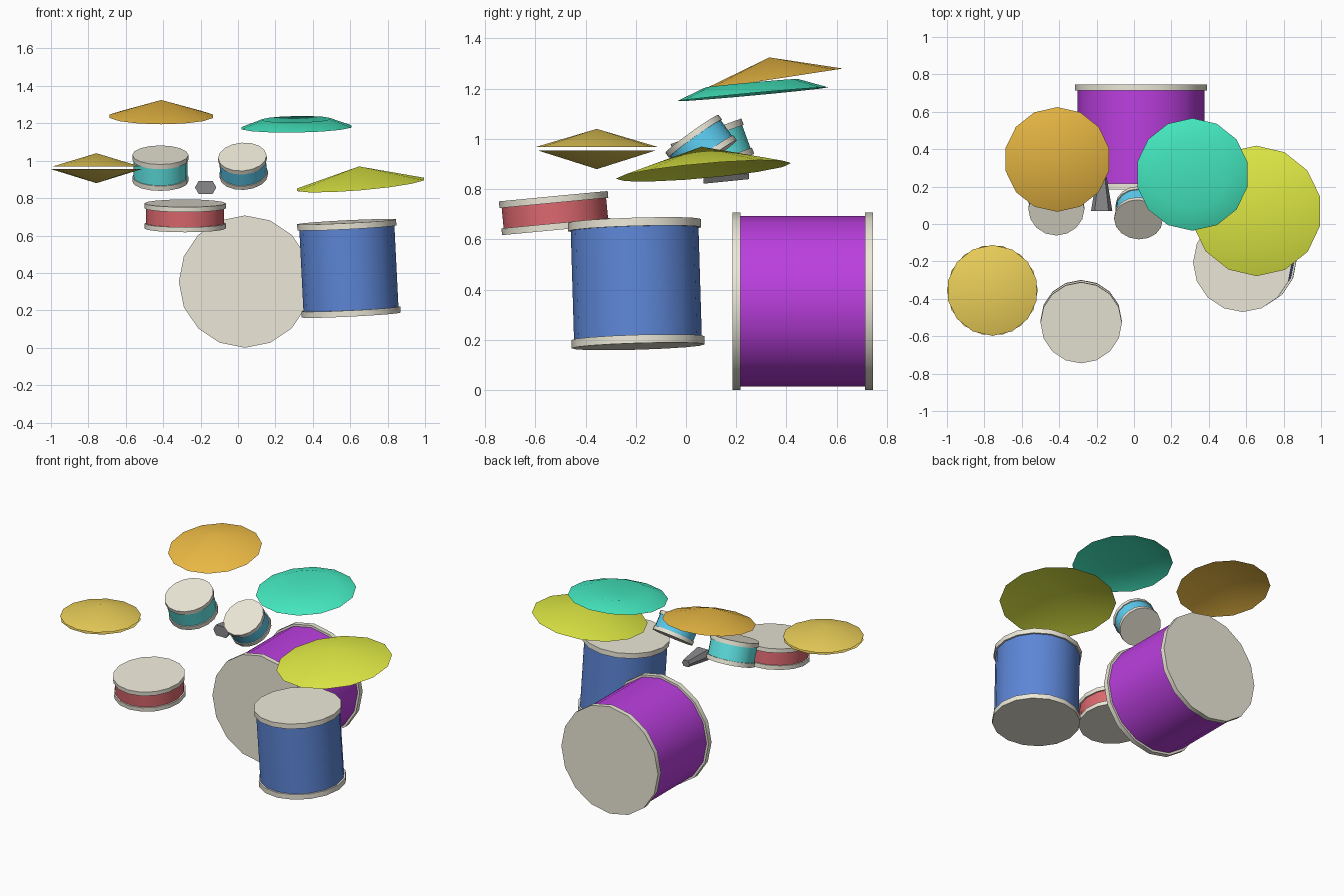
import bpy, bmesh, math
from mathutils import Vector

if "Cube" in bpy.data.objects:
    bpy.data.objects.remove(bpy.data.objects["Cube"])


def material(name, rgb):
    m = bpy.data.materials.new(name)
    m.diffuse_color = (*rgb, 1)
    m.use_nodes = True
    m.node_tree.nodes["Principled BSDF"].inputs["Base Color"].default_value = m.diffuse_color
    return m


IVORY = material("ivory", (0.84, 0.81, 0.69))


def lathe(name, profile, centre, axis, mat, sides=16):
    """Revolve (radius, height) points about an axis; radius 0 makes a pole."""
    bm = bmesh.new()
    rings = []
    for r, h in profile:
        if r == 0:
            rings.append([bm.verts.new((0, 0, h))] * sides)
        else:
            rings.append([bm.verts.new((r * math.cos(a), r * math.sin(a), h))
                          for a in (math.pi / 2 + 2 * math.pi * i / sides for i in range(sides))])
    for lo, hi in zip(rings, rings[1:]):
        for i in range(sides):
            j = (i + 1) % sides
            bm.faces.new(list(dict.fromkeys((lo[i], lo[j], hi[j], hi[i]))))
    mesh = bpy.data.meshes.new(name)
    bm.to_mesh(mesh)
    bm.free()
    mesh.materials.append(mat)
    ob = bpy.data.objects.new(name, mesh)
    bpy.context.collection.objects.link(ob)
    ob.location = centre
    ob.rotation_mode = 'QUATERNION'
    ob.rotation_quaternion = Vector((0, 0, 1)).rotation_difference(Vector(axis).normalized())
    bpy.ops.object.select_all(action='DESELECT')
    ob.select_set(True)
    bpy.context.view_layer.objects.active = ob
    bpy.ops.object.shade_smooth_by_angle(angle=math.radians(35))
    return ob


def drum(name, centre, axis, r, height, rim, rgb):
    """Coloured shell with a rimmed head at each end."""
    h = height / 2
    s = r * 0.96
    lathe(name + "_shell", [(s, -h + rim), (s, h - rim)], centre, axis, material(name, rgb))
    for side, lo in (("top", h - rim), ("bottom", -h)):
        lathe(f"{name}_{side}_head", [(0, lo), (r, lo), (r, lo + rim), (0, lo + rim)],
              centre, axis, IVORY)


def cymbal(name, centre, axis, profile, rgb):
    lathe(name, profile, centre, axis, material(name, rgb), 14)


# Drums
drum("bass_drum", (0.037, 0.465, 0.3535), (0, -1, 0), 0.3535, 0.56, 0.032, (0.5, 0.05, 0.74))
drum("floor_tom", (0.593, -0.198, 0.424), (-0.05, -0.03, 1), 0.265, 0.5, 0.033, (0.11, 0.24, 0.68))
drum("snare_drum", (-0.2825, -0.522, 0.705), (0, -0.095, 1), 0.2175, 0.135, 0.027, (0.72, 0.14, 0.16))
drum("left_rack_tom", (-0.415, 0.105, 0.96), (0, -0.34, 0.94), 0.15, 0.15, 0.027, (0.12, 0.82, 0.81))
drum("right_rack_tom", (0.027, 0.06, 0.97), (-0.06, -0.58, 0.81), 0.13, 0.125, 0.024, (0.11, 0.62, 0.89))

# Cymbals
cymbal("crash_cymbal", (-0.41, 0.345, 1.2375), (0, -0.153, 1), [(0.283, 0), (0, 0.088)], (0.85, 0.5, 0.06))
cymbal("ride_cymbal", (0.655, 0.07, 0.873), (-0.085, -0.09, 1), [(0.35, 0), (0, 0.097)], (0.76, 0.84, 0.06))
cymbal("dished_cymbal", (0.312, 0.265, 1.178), (-0.017, -0.092, 1),
       [(0.302, 0), (0.185, 0.044), (0, 0.015)], (0.06, 0.83, 0.54))
cymbal("hi_hat_top", (-0.757, -0.355, 0.968), (0, 0, 1), [(0.243, 0), (0, 0.072)], (0.83, 0.62, 0.1))
cymbal("hi_hat_bottom", (-0.757, -0.355, 0.955), (0, 0, -1), [(0.243, 0), (0, 0.075)], (0.83, 0.62, 0.1))

# Cowbell: tapered six-sided body, wide mouth to the front
bm = bmesh.new()
rings = []
for y, z, w, h in ((0.07, 0.857, 0.057, 0.035), (0.25, 0.86, 0.027, 0.02)):
    rings.append([bm.verts.new((-0.173 + w * x, y, z + h * k)) for x, k in
                  ((1, 0), (0.65, 1), (-0.65, 1), (-1, 0), (-0.65, -1), (0.65, -1))])
for i in range(6):
    j = (i + 1) % 6
    bm.faces.new((rings[0][i], rings[0][j], rings[1][j], rings[1][i]))
for ring in rings:
    bm.faces.new(ring)
bmesh.ops.recalc_face_normals(bm, faces=bm.faces)
mesh = bpy.data.meshes.new("cowbell")
bm.to_mesh(mesh)
bm.free()
mesh.materials.append(material("cowbell", (0.25, 0.25, 0.26)))
bpy.context.collection.objects.link(bpy.data.objects.new("cowbell", mesh))
